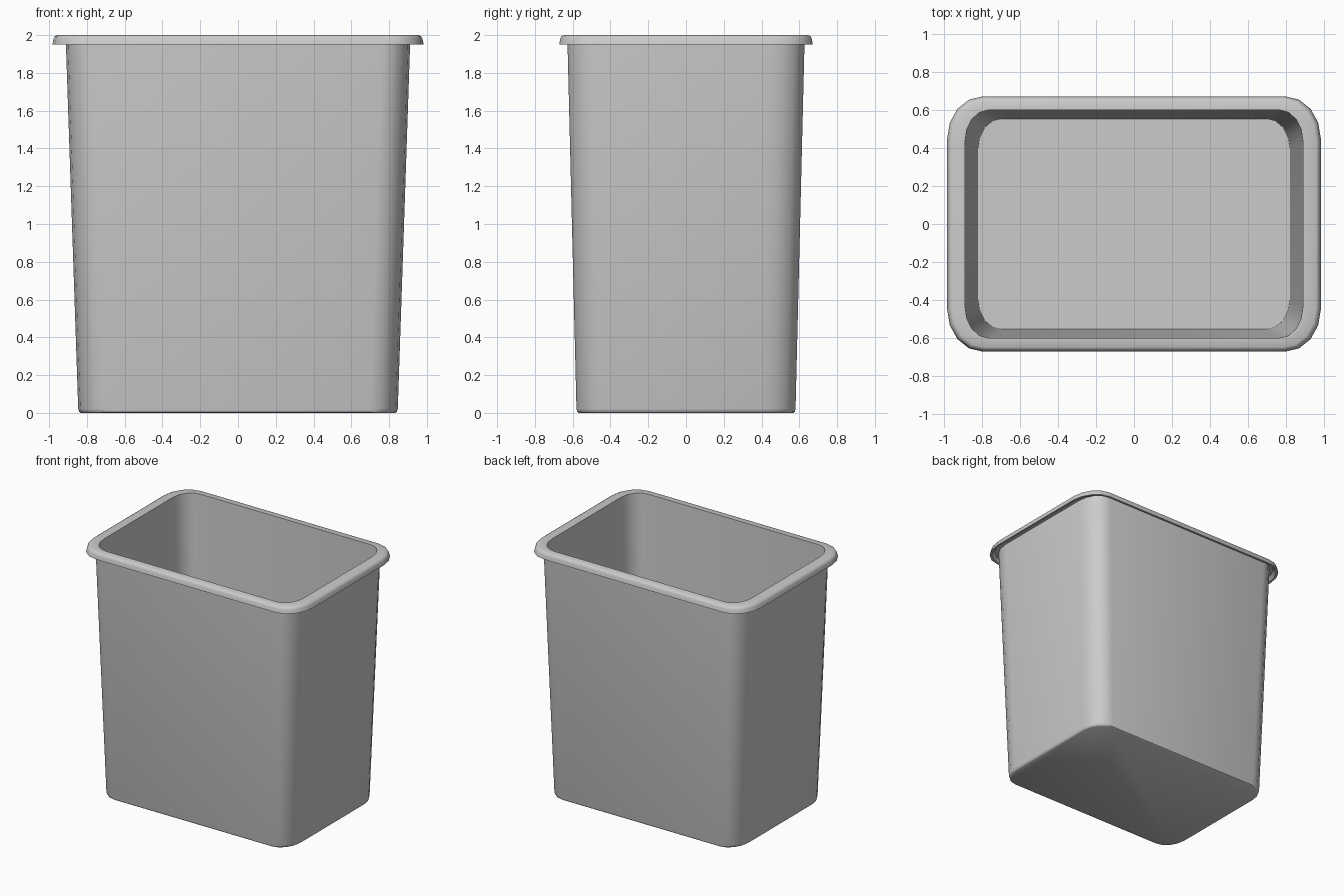
import bpy, bmesh, math

if "Cube" in bpy.data.objects:
    bpy.data.objects.remove(bpy.data.objects["Cube"])

SEG = 4  # facets per rounded corner


def ring(bm, hx, hy, rx, ry, z):
    """Rounded rectangle of vertices, counter-clockwise."""
    verts = []
    for q, (sx, sy) in enumerate([(1, 1), (-1, 1), (-1, -1), (1, -1)]):
        for i in range(SEG + 1):
            a = math.pi / 2 * (q + i / SEG)
            verts.append(bm.verts.new((sx * (hx - rx) + rx * math.cos(a),
                                       sy * (hy - ry) + ry * math.sin(a), z)))
    return verts


# Continuous section: half width, half depth, corner radii, height
section = [
    (0.832, 0.567, 0.135, 0.165, 0.0),     # underside
    (0.841, 0.576, 0.144, 0.174, 0.006),
    (0.846, 0.580, 0.148, 0.178, 0.022),   # outer wall foot
    (0.912, 0.628, 0.150, 0.190, 1.978),   # outer wall under the rim
    (0.948, 0.640, 0.165, 0.205, 1.978),   # hollow underside of rim
    (0.967, 0.655, 0.175, 0.212, 1.950),   # inside of skirt
    (0.983, 0.671, 0.185, 0.222, 1.950),   # skirt bottom edge
    (0.977, 0.666, 0.182, 0.219, 1.980),
    (0.970, 0.660, 0.178, 0.215, 1.993),
    (0.957, 0.648, 0.170, 0.208, 2.0),     # rim top, outer
    (0.889, 0.600, 0.125, 0.165, 2.0),     # rim top, inner
    (0.820, 0.553, 0.120, 0.155, 0.025),   # inside floor
]

bm = bmesh.new()
rings = [ring(bm, *s) for s in section]
for a, b in zip(rings, rings[1:]):
    n = len(a)
    for i in range(n):
        j = (i + 1) % n
        bm.faces.new((a[i], a[j], b[j], b[i]))
bm.faces.new(rings[0][::-1])   # base underside
bm.faces.new(rings[-1])        # inside floor
bmesh.ops.recalc_face_normals(bm, faces=bm.faces[:])

mesh = bpy.data.meshes.new("waste_bin")
bm.to_mesh(mesh)
bm.free()
bin_obj = bpy.data.objects.new("waste_bin", mesh)
bpy.context.collection.objects.link(bin_obj)
bpy.context.view_layer.objects.active = bin_obj
bin_obj.select_set(True)
bpy.ops.object.shade_smooth_by_angle(angle=math.radians(40))
